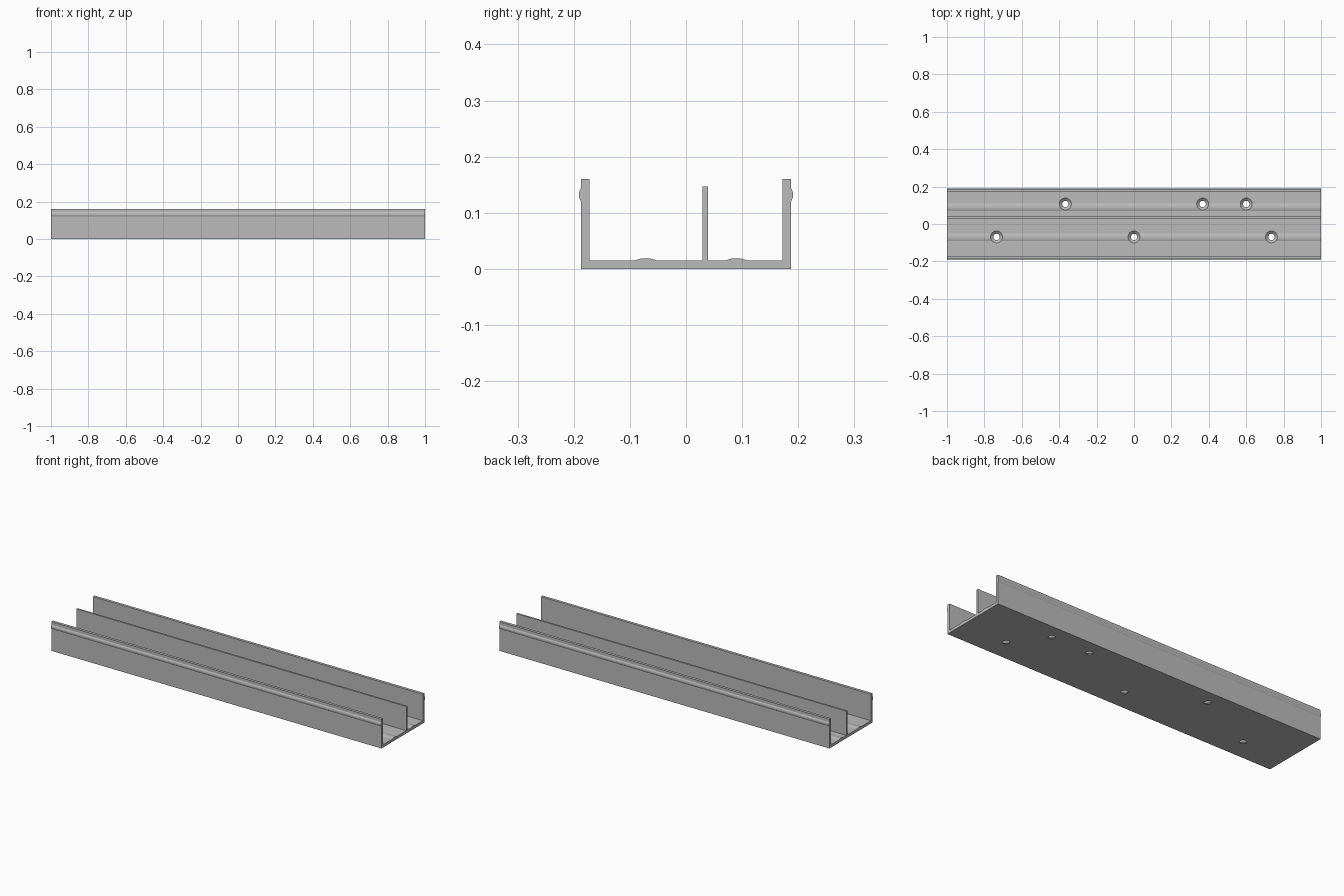
import bpy, bmesh, math

cube = bpy.data.objects.get("Cube")
if cube:
    bpy.data.objects.remove(cube, do_unlink=True)

grey = bpy.data.materials.new("aluminium grey")
grey.use_nodes = True
colour = (0.5, 0.5, 0.5, 1)
grey.diffuse_color = colour
grey.node_tree.nodes["Principled BSDF"].inputs["Base Color"].default_value = colour

HALF, FLOOR, WALL_IN, WALL_OUT = 1.0, 0.015, 0.172, 0.187


def make_object(name, bm):
    bmesh.ops.recalc_face_normals(bm, faces=bm.faces)
    mesh = bpy.data.meshes.new(name)
    bm.to_mesh(mesh)
    bm.free()
    mesh.materials.append(grey)
    obj = bpy.data.objects.new(name, mesh)
    bpy.context.collection.objects.link(obj)
    return obj


def extrude_profile(name, points):
    """Extrude a closed (y, z) outline along x."""
    bm = bmesh.new()
    face = bm.faces.new([bm.verts.new((-HALF, y, z)) for y, z in points])
    ext = bmesh.ops.extrude_face_region(bm, geom=[face])["geom"]
    verts = [v for v in ext if isinstance(v, bmesh.types.BMVert)]
    bmesh.ops.translate(bm, verts=verts, vec=(2 * HALF, 0, 0))
    return make_object(name, bm)


def arc_points(y0, y1, height):
    """Shallow rounded ridge rising from the floor."""
    mid, half = (y0 + y1) / 2, (y1 - y0) / 2
    return [(mid + half * t / 4, FLOOR + height * (1 - (t / 4) ** 2)) for t in range(-4, 5)]


# Channel section: outer walls with rounded grip beads, and a lower divider
outer_wall = [(WALL_OUT, 0), (WALL_OUT, 0.12), (0.190, 0.126), (0.191, 0.132),
              (0.190, 0.138), (WALL_OUT, 0.144), (WALL_OUT, 0.16), (WALL_IN, 0.16),
              (WALL_IN, FLOOR)]
divider = [(0.039, FLOOR), (0.039, 0.147), (0.029, 0.147), (0.029, FLOOR)]
ridges = [arc_points(0.07, 0.109, 0.004), arc_points(-0.091, -0.052, 0.004)]
outline = (outer_wall + ridges[0][::-1] + divider + ridges[1][::-1]
           + [(-y, z) for y, z in reversed(outer_wall)])
channel = extrude_profile("double_channel_track", outline)

# Countersunk screw holes, two staggered rows
bm = bmesh.new()
section = [(0.017, -0.01), (0.017, 0.002), (0.032, FLOOR), (0.032, 0.03)]
holes = [(x, -0.069) for x in (-0.735, 0, 0.735)] + [(x, 0.107) for x in (-0.367, 0.367, 0.6)]
SIDES = 32
for hx, hy in holes:
    rings = [[bm.verts.new((hx + r * math.cos(math.tau * i / SIDES),
                            hy + r * math.sin(math.tau * i / SIDES), z))
              for i in range(SIDES)] for r, z in section]
    for a, b in zip(rings, rings[1:]):
        for i in range(SIDES):
            j = (i + 1) % SIDES
            bm.faces.new((a[i], a[j], b[j], b[i]))
    bm.faces.new(rings[0][::-1])
    bm.faces.new(rings[-1])
cutter = make_object("screw_hole_cutter", bm)
cutter.hide_render = True
cutter.hide_viewport = True

cut = channel.modifiers.new("screw holes", "BOOLEAN")
cut.operation = "DIFFERENCE"
cut.solver = "EXACT"
cut.object = cutter

# Apply the cut and remove the helper
bpy.context.view_layer.update()
graph = bpy.context.evaluated_depsgraph_get()
cut_mesh = bpy.data.meshes.new_from_object(channel.evaluated_get(graph))
channel.modifiers.clear()
channel.data = cut_mesh
bpy.data.objects.remove(cutter, do_unlink=True)
